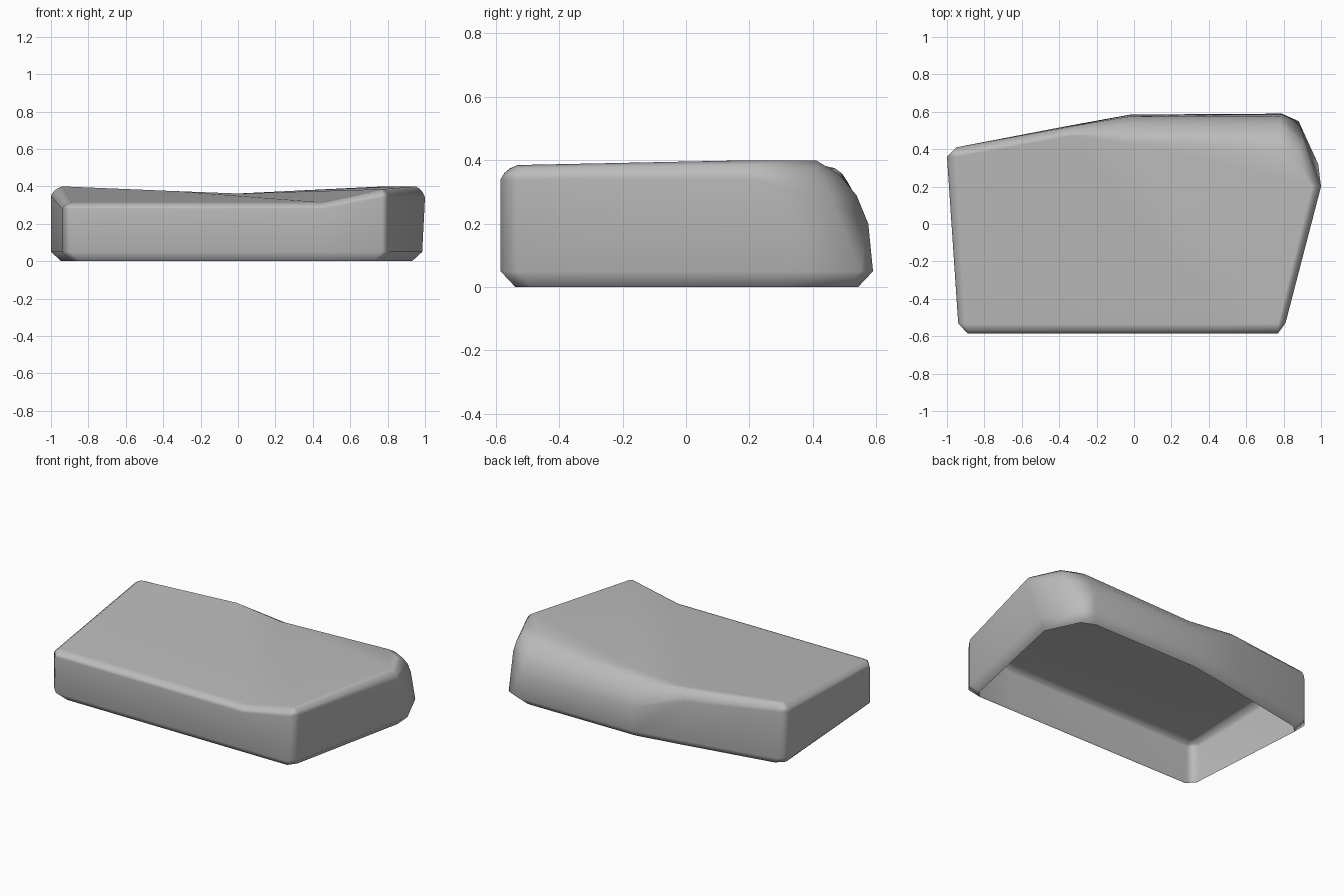
import bpy
import bmesh
from math import radians
from mathutils import Vector

default_cube = bpy.data.objects.get("Cube")
if default_cube:
    bpy.data.objects.remove(default_cube, do_unlink=True)


def make_material(name, colour):
    material = bpy.data.materials.new(name)
    material.use_nodes = True
    material.diffuse_color = colour
    material.node_tree.nodes["Principled BSDF"].inputs["Base Color"].default_value = colour
    return material


# Columns around the slab, anticlockwise from the front left corner:
# foot of the wall, shoulder where the wall starts to round, edge of the top
columns = [
    ((-.89, -.585), (-.89, -.585, .28), (-.89, -.535, .315)),
    ((.45, -.585), (.45, -.585, .28), (.45, -.535, .315)),
    ((.77, -.585), (.77, -.585, .34), (.77, -.53, .385)),
    ((.81, -.53), (.81, -.53, .34), (.77, -.53, .385)),
    ((.985, .32), (1, .2, .34), (.95, .2, .4)),
    ((.88, .55), (.91, .46, .27), (.87, .37, .4)),
    ((.79, .59), (.78, .575, .2), (.78, .41, .4)),
    ((-.02, .585), (-.02, .575, .2), (0, .43, .362)),
    ((-.35, .525), (-.35, .52, .3), (-.34, .47, .375)),
    ((-.95, .41), (-.95, .41, .35), (-.94, .36, .4)),
    ((-1, .36), (-1, .36, .35), (-.94, .36, .4)),
    ((-.94, -.53), (-.94, -.53, .28), (-.89, -.535, .315)),
]


def rounded(shoulder, rim, t):
    """Point on a soft curve from the wall shoulder to the top edge."""
    corner = Vector((shoulder.x, shoulder.y, rim.z))
    control = (shoulder + rim) / 4 + corner / 2
    return shoulder.lerp(control, t).lerp(control.lerp(rim, t), t)


def wall_section(foot, shoulder, rim):
    """Points from the open underside up to the top edge."""
    x, y = foot
    shoulder, rim = Vector(shoulder), Vector(rim)
    points = [Vector((x * .945, y * .92, 0)), Vector((x, y, .05)), shoulder]
    points += [rounded(shoulder, rim, step / 3) for step in (1, 2)]
    return points + [rim]


# Walls: one strip of faces between each pair of neighbouring columns
bm = bmesh.new()
sections = [[bm.verts.new(point) for point in wall_section(*column)]
            for column in columns]
for here, after in zip(sections, sections[1:] + sections[:1]):
    for level in range(len(here) - 1):
        bm.faces.new((here[level], after[level], after[level + 1], here[level + 1]))

# Top: gently folded facets, dipping along the middle
top = [section[-1] for section in sections]
for facet in ((0, 1, 8, 9), (1, 7, 8), (1, 2, 7), (2, 4, 7), (4, 5, 6, 7)):
    bm.faces.new([top[index] for index in facet])

# Chamfered corners close to a single point at the top edge
bmesh.ops.remove_doubles(bm, verts=bm.verts, dist=.002)
bmesh.ops.recalc_face_normals(bm, faces=bm.faces)
mesh = bpy.data.meshes.new("stone_slab")
bm.to_mesh(mesh)
bm.free()
mesh.materials.append(make_material("stone grey", (.5, .5, .5, 1)))

slab = bpy.data.objects.new("stone_slab", mesh)
bpy.context.collection.objects.link(slab)
bpy.ops.object.select_all(action="DESELECT")
slab.select_set(True)
bpy.context.view_layer.objects.active = slab
bpy.ops.object.shade_smooth_by_angle(angle=radians(60))

# Keep the broad faces flat and shade only the softened edges
weighted = slab.modifiers.new("flat broad faces", "WEIGHTED_NORMAL")
weighted.keep_sharp = True
